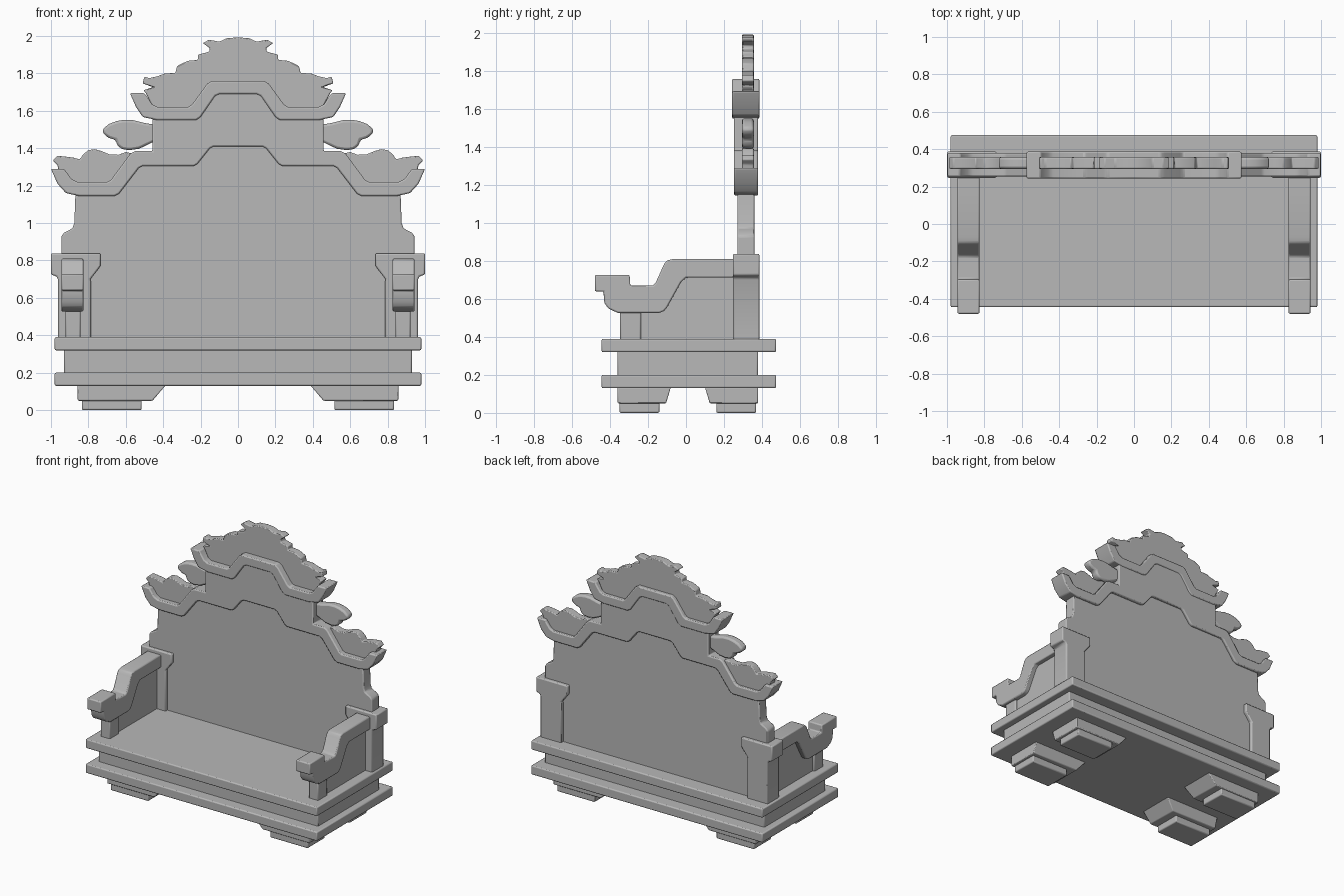
import bpy, bmesh

stone = bpy.data.materials.new("plain grey")
stone.diffuse_color = (0.48, 0.48, 0.48, 1)


def finish(name, bm, bevel, mirror):
    """Turn a bmesh into a bevelled, optionally mirrored object."""
    bmesh.ops.recalc_face_normals(bm, faces=bm.faces)
    mesh = bpy.data.meshes.new(name)
    bm.to_mesh(mesh)
    bm.free()
    mesh.materials.append(stone)
    ob = bpy.data.objects.new(name, mesh)
    bpy.context.collection.objects.link(ob)
    if mirror:
        ob.modifiers.new("mirror", 'MIRROR').use_mirror_merge = False
    mod = ob.modifiers.new("soft edges", 'BEVEL')
    mod.width = bevel
    mod.segments = 2
    mod.limit_method = 'ANGLE'
    bpy.ops.object.select_all(action='DESELECT')
    ob.select_set(True)
    bpy.context.view_layer.objects.active = ob
    bpy.ops.object.shade_smooth_by_angle()
    return ob


def prism(name, pts, lo, hi, axis='Y', bevel=0.008, mirror=False):
    """Extrude a profile: (x, z) along Y, or (y, z) along X."""
    bm = bmesh.new()
    place = (lambda a, b, d: (a, d, b)) if axis == 'Y' else (lambda a, b, d: (d, a, b))
    rows = [[bm.verts.new(place(a, b, d)) for a, b in pts] for d in (lo, hi)]
    bm.faces.new(rows[0])
    bm.faces.new(rows[1])
    n = len(pts)
    for i in range(n):
        j = (i + 1) % n
        bm.faces.new((rows[0][i], rows[0][j], rows[1][j], rows[1][i]))
    return finish(name, bm, bevel, mirror)


def symmetric(half):
    """Complete a half outline whose ends lie on x = 0."""
    return half + [(-x, z) for x, z in reversed(half) if x > 0]


def box(name, x, y, z, bevel=0.008, mirror=False):
    return prism(name, [(x[0], z[0]), (x[1], z[0]), (x[1], z[1]), (x[0], z[1])],
                 y[0], y[1], bevel=bevel, mirror=mirror)


# Stepped seat base
box("lower_slab", (-.98, .98), (-.445, .475), (.13, .20))
box("base_core", (-.93, .93), (-.36, .38), (.19, .33))
box("seat_slab", (-.98, .98), (-.445, .475), (.32, .39))

# Four feet: flared block on a small pad
for end, s in (("front", -1), ("back", 1)):
    yy = lambda v: 0.01 + s * v
    box(end + "_foot_pad", (.515, .835), sorted((yy(.15), yy(.36))), (0, .06), mirror=True)
    bm = bmesh.new()
    rings = []
    for z, xi, yi in ((.05, .457, .115), (.135, .385, .09)):
        rings.append([bm.verts.new((x, yy(y), z)) for x, y in
                      ((xi, yi), (.857, yi), (.857, .37), (xi, .37))])
    for r in rings:
        bm.faces.new(r)
    for i in range(4):
        j = (i + 1) % 4
        bm.faces.new((rings[0][i], rings[0][j], rings[1][j], rings[1][i]))
    finish(end + "_foot", bm, 0.006, True)

# Back panel with stepped shoulders
prism("back_panel", symmetric([
    (0, .38), (.944, .38), (.944, .93), (.93, .948), (.885, .972), (.875, 1.0),
    (.868, 1.19), (.66, 1.19), (.55, 1.34), (.25, 1.34), (.14, 1.44), (0, 1.44)]),
    .27, .36)

# Lower roof moulding, joined to the upper panel
prism("lower_moulding", symmetric([
    (0, 1.41), (.13, 1.41), (.15, 1.40), (.215, 1.318), (.235, 1.305), (.51, 1.305),
    (.53, 1.295), (.635, 1.158), (.66, 1.145), (.85, 1.145), (.92, 1.16), (.965, 1.21),
    (1.0, 1.29), (.93, 1.29), (.89, 1.235), (.86, 1.22), (.70, 1.22), (.68, 1.23),
    (.575, 1.372), (.55, 1.385), (.457, 1.385), (.457, 1.60), (.24, 1.60),
    (.14, 1.72), (0, 1.72)]), .253, .38)

# Upper roof moulding
prism("upper_moulding", symmetric([
    (0, 1.69), (.10, 1.69), (.122, 1.68), (.20, 1.567), (.225, 1.55), (.43, 1.55),
    (.51, 1.567), (.545, 1.62), (.578, 1.695), (.50, 1.695), (.46, 1.635), (.43, 1.62),
    (.265, 1.62), (.245, 1.635), (.165, 1.745), (.14, 1.76), (0, 1.76)]), .243, .387)

# Scalloped crest on top
prism("top_crest", symmetric([
    (0, 1.72), (.13, 1.72), (.25, 1.59), (.44, 1.59), (.49, 1.69), (.505, 1.71),
    (.455, 1.727), (.51, 1.747), (.50, 1.783), (.475, 1.775), (.43, 1.785), (.39, 1.80),
    (.335, 1.802), (.325, 1.84), (.27, 1.867), (.215, 1.872), (.215, 1.90),
    (.155, 1.915), (.15, 1.935), (.188, 1.962), (.155, 1.98), (.10, 1.97),
    (.06, 1.988), (0, 1.993)]), .295, .357, bevel=.006)

# Rounded side leaves
prism("side_leaf", [
    (.44, 1.525), (.50, 1.535), (.56, 1.55), (.61, 1.552), (.65, 1.545), (.69, 1.53),
    (.725, 1.50), (.718, 1.475), (.69, 1.455), (.655, 1.445), (.645, 1.415),
    (.62, 1.395), (.58, 1.39), (.53, 1.397), (.48, 1.42), (.44, 1.44)],
    .295, .357, bevel=.014, mirror=True)

# Scalloped leaves on the lower roof ends
prism("eave_leaf", [
    (.55, 1.35), (.56, 1.37), (.60, 1.38), (.64, 1.365), (.69, 1.368), (.73, 1.385),
    (.765, 1.395), (.80, 1.39), (.83, 1.365), (.845, 1.34), (.88, 1.35), (.92, 1.355),
    (.965, 1.36), (.99, 1.335), (.965, 1.31), (.955, 1.26), (.88, 1.19), (.68, 1.19)],
    .295, .357, bevel=.006, mirror=True)

# Back posts with flared heads
prism("back_post", [
    (.787, .38), (.787, .69), (.80, .71), (.737, .0)][:2] + [
    (.79, .70), (.735, .77), (.735, .838), (1.0, .838), (1.0, .725), (.97, .715),
    (.963, .70), (.963, .38)], .247, .387, mirror=True)

# Scrolled armrests with panel and front post beneath
prism("armrest", [
    (-.48, .727), (-.297, .727), (-.293, .67), (-.18, .67), (-.165, .66), (-.11, .79),
    (-.095, .803), (-.07, .81), (.26, .81), (.26, .712), (0, .712), (-.025, .69),
    (-.10, .555), (-.115, .537), (-.14, .527), (-.36, .527), (-.41, .55), (-.43, .58),
    (-.435, .64), (-.48, .64)][:3] + [
    (-.175, .67), (-.16, .685), (-.115, .785), (-.10, .803), (-.07, .81),
    (.26, .81), (.26, .712), (0, .712), (-.025, .69), (-.10, .555), (-.115, .537),
    (-.14, .527), (-.36, .527), (-.41, .55), (-.43, .58), (-.435, .64), (-.48, .64)],
    .826, .944, axis='X', mirror=True)
prism("arm_panel", [
    (-.25, .38), (.26, .38), (.26, .74), (0, .74), (-.05, .70), (-.13, .55), (-.25, .55)],
    .86, .905, axis='X', bevel=.003, mirror=True)
box("arm_post", (.842, .922), (-.347, -.237), (.38, .55), mirror=True)
